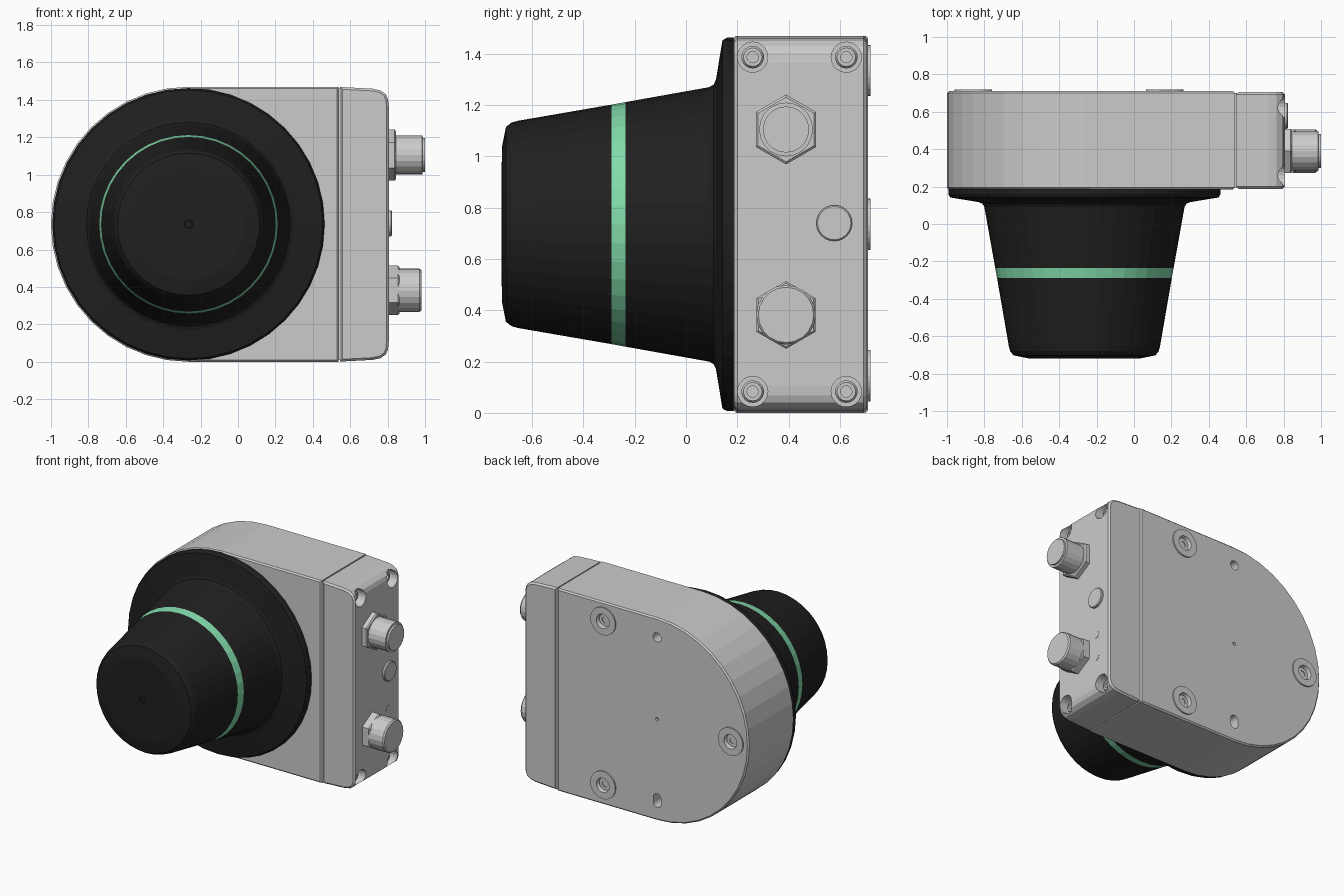
import bpy, bmesh
from math import sin, cos, pi, radians

if "Cube" in bpy.data.objects:
    bpy.data.objects.remove(bpy.data.objects["Cube"])

CX, CZ, R = -0.265, 0.735, 0.735   # turret axis and body radius


def material(name, rgb):
    m = bpy.data.materials.new(name)
    m.diffuse_color = (*rgb, 1)
    m.use_nodes = True
    m.node_tree.nodes["Principled BSDF"].inputs["Base Color"].default_value = m.diffuse_color
    return m


BLACK = material("black_plastic", (0.014, 0.014, 0.014))
GREEN = material("green_band", (0.22, 0.7, 0.4))


def finish(bm, name, mat=None):
    bmesh.ops.recalc_face_normals(bm, faces=bm.faces)
    me = bpy.data.meshes.new(name)
    bm.to_mesh(me)
    bm.free()
    ob = bpy.data.objects.new(name, me)
    bpy.context.collection.objects.link(ob)
    if mat:
        me.materials.append(mat)
    return ob


def add_lathe(bm, profile, origin, axis, segs, stretch=0.0):
    """Closed solid of revolution from (radius, height) points; stretch makes a slot in z."""
    ox, oy, oz = origin

    def point(r, h, a):
        u, w = r * cos(a), r * sin(a)
        w += stretch * (1 if w > 0 else -1)
        return (ox + h, oy + u, oz + w) if axis == 'x' else (ox + u, oy + h, oz + w)

    rings = [[bm.verts.new(point(r, h, pi / 2 + 2 * pi * (i + 0.0) / segs))
              for i in range(segs)] for r, h in profile]
    for a, b in zip(rings, rings[1:]):
        for i in range(segs):
            j = (i + 1) % segs
            bm.faces.new((a[i], a[j], b[j], b[i]))
    bm.faces.new(rings[0])
    bm.faces.new(rings[-1])


def lathe(name, profile, origin, axis='y', segs=36, mat=None):
    bm = bmesh.new()
    add_lathe(bm, profile, origin, axis, segs)
    return finish(bm, name, mat)


def extrude_y(name, outline, y0, y1, bevel=0.0):
    """Plate from an x/z outline, with chamfered front and back rims."""
    bm = bmesh.new()
    f = bm.faces.new([bm.verts.new((x, y0, z)) for x, z in outline])
    ext = bmesh.ops.extrude_face_region(bm, geom=[f])
    for g in ext["geom"]:
        if isinstance(g, bmesh.types.BMVert):
            g.co.y = y1
    rims = [e for e in bm.edges if abs(e.verts[0].co.y - e.verts[1].co.y) < 1e-6]
    if bevel:
        bmesh.ops.bevel(bm, geom=rims, offset=bevel, segments=1, affect='EDGES')
    return finish(bm, name)


def cut(target, name, pieces):
    """Boolean out several lathe solids: (profile, origin, axis, segs, stretch)."""
    bm = bmesh.new()
    for p in pieces:
        add_lathe(bm, *p)
    cutter = finish(bm, name)
    cutter.hide_render = True
    cutter.hide_viewport = True
    mod = target.modifiers.new("holes", 'BOOLEAN')
    mod.operation = 'DIFFERENCE'
    mod.solver = 'EXACT'
    mod.object = cutter


# D-shaped housing
N = 20
outline = [(CX + R * cos(pi / 2 + pi * i / N), CZ + R * sin(pi / 2 + pi * i / N)) for i in range(N + 1)]
outline += [(0.538, CZ - R), (0.538, CZ + R)]
body = extrude_y("housing", outline, 0.185, 0.71, 0.01)

# mounting pads on the back, with screw sockets
pads = [(0.165, 1.335), (0.165, 0.145), (-0.86, CZ)]
holes = []
for i, (x, z) in enumerate(pads):
    lathe(f"back_pad_{i}", [(0.1, 0.69), (0.1, 0.72), (0.052, 0.72), (0.045, 0.695),
                            (0.022, 0.695), (0.022, 0.68), (0.001, 0.68)], (x, 0, z), segs=24)
    holes.append(([(0.06, 0.66), (0.06, 0.75)], (x, 0, z), 'y', 20, 0.0))
# locating hole, slot and centre mark
holes.append(([(0.033, 0.6), (0.033, 0.75)], (CX, 0, 1.33), 'y', 16, 0.0))
holes.append(([(0.031, 0.6), (0.031, 0.75)], (CX, 0, 0.145), 'y', 18, 0.018))
holes.append(([(0.012, 0.69), (0.012, 0.75)], (CX, 0, CZ), 'y', 12, 0.0))
cut(body, "housing_cutter", holes)

# recessed seam between housing and end cover
extrude_y("seam_gasket", [(0.53, 0.01), (0.555, 0.01), (0.555, 1.46), (0.53, 1.46)], 0.196, 0.7)

# end cover with drafted sides and rounded corners
half = [(0.546, 0.734), (0.72, 0.725), (0.762, 0.716), (0.791, 0.695), (0.802, 0.668), (0.806, 0.63)]
outline = [(x, CZ + h) for x, h in half] + [(x, CZ - h) for x, h in reversed(half)]
cover = extrude_y("end_cover", outline, 0.188, 0.705, 0.012)

# cover screws in counterbores
bores = []
for i, y in enumerate((0.26, 0.625)):
    for j, z in enumerate((0.083, 1.387)):
        bores.append(([(0.059, 0.7), (0.059, 0.85)], (0, y, z), 'x', 20, 0.0))
        lathe(f"cover_screw_{i}{j}", [(0.044, 0.69), (0.044, 0.745), (0.036, 0.757)] +
              [(0.022, 0.757), (0.022, 0.73), (0.001, 0.73)], (0, y, z), 'x', 18)
cut(cover, "cover_cutter", bores)

# upper connector
lathe("upper_nut", [(0.136, 0.8), (0.136, 0.838), (0.126, 0.846)], (0, 0.39, 1.105), 'x', 6)
lathe("upper_connector", [(0.105, 0.83), (0.105, 0.985), (0.09, 0.986), (0.09, 1.0)],
      (0, 0.39, 1.105), 'x', 20)
# lower connector
lathe("lower_nut", [(0.132, 0.8), (0.132, 0.855), (0.124, 0.864)], (0, 0.39, 0.382), 'x', 6)
lathe("lower_connector", [(0.116, 0.85), (0.116, 0.97), (0.108, 0.98)], (0, 0.39, 0.382), 'x', 20)

# vent plug and two indicator lights
lathe("vent_plug", [(0.07, 0.8), (0.07, 0.818), (0.065, 0.823)], (0, 0.578, CZ + 0.005), 'x', 24)
for i, z in enumerate((0.465, 0.297)):
    lathe(f"indicator_{i}", [(0.026, 0.8), (0.026, 0.808)], (0, 0.575, z), 'x', 16)

# turret: flanged base, green band, nose
axis = (CX, 0, CZ)
lathe("turret_base", [(0.728, 0.19), (0.728, 0.16), (0.718, 0.142), (0.565, 0.117), (0.545, 0.108),
                      (0.535, 0.09), (0.477, -0.235)], axis, segs=40, mat=BLACK)
lathe("turret_band", [(0.477, -0.235), (0.467, -0.29)], axis, segs=40, mat=GREEN)
lathe("turret_nose", [(0.467, -0.29), (0.404, -0.655), (0.397, -0.68), (0.38, -0.702), (0.3, -0.718),
                      (0.022, -0.72), (0.02, -0.705), (0.001, -0.705)], axis, segs=40, mat=BLACK)
